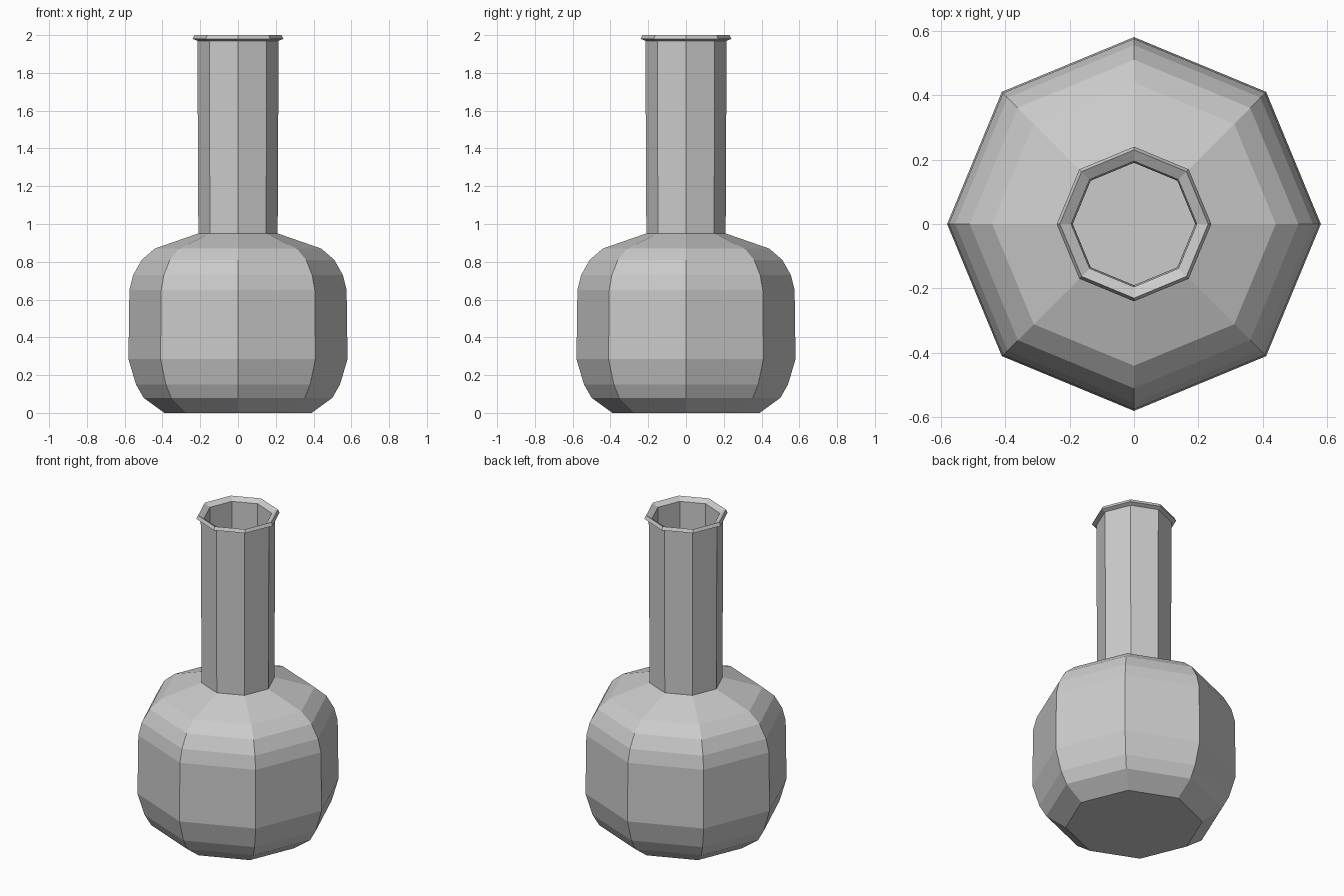
import bpy, bmesh, math

cube = bpy.data.objects.get("Cube")
if cube:
    bpy.data.objects.remove(cube, do_unlink=True)

SIDES = 8
WALL = 0.02

# Single clay colour
clay = bpy.data.materials.new("light_grey_clay")
clay.use_nodes = True
grey = (0.6, 0.6, 0.6, 1)
clay.diffuse_color = grey
clay.node_tree.nodes["Principled BSDF"].inputs["Base Color"].default_value = grey

# Outer profile as (radius, height): rounded belly, long neck, flared lip
belly = [(0.39, 0), (0.50, 0.08), (0.54, 0.15), (0.58, 0.285), (0.575, 0.65),
         (0.555, 0.73), (0.51, 0.81), (0.44, 0.87), (0.21, 0.95)]
lip = [(0.215, 1.97), (0.24, 1.98), (0.23, 2.0), (0.195, 1.98)]

# Hollow inside follows the belly at wall thickness
inside = [(r - WALL, max(z - WALL / 2, WALL)) for r, z in reversed(belly)]


def lathe(name, profile, material):
    """Spin a profile around z, capping its first and last rings."""
    bm = bmesh.new()
    rings = []
    for r, z in profile:
        angles = [math.tau * i / SIDES for i in range(SIDES)]
        rings.append([bm.verts.new((r * math.cos(a), r * math.sin(a), z)) for a in angles])
    for low, high in zip(rings, rings[1:]):
        for i in range(SIDES):
            j = (i + 1) % SIDES
            bm.faces.new((low[i], low[j], high[j], high[i]))
    bm.faces.new(rings[0][::-1])
    bm.faces.new(rings[-1])
    bmesh.ops.recalc_face_normals(bm, faces=bm.faces)
    mesh = bpy.data.meshes.new(name)
    bm.to_mesh(mesh)
    bm.free()
    mesh.materials.append(material)
    obj = bpy.data.objects.new(name, mesh)
    bpy.context.collection.objects.link(obj)
    return obj


# Bottle-shaped vase with an open neck
lathe("vase", belly + lip + inside, clay)
